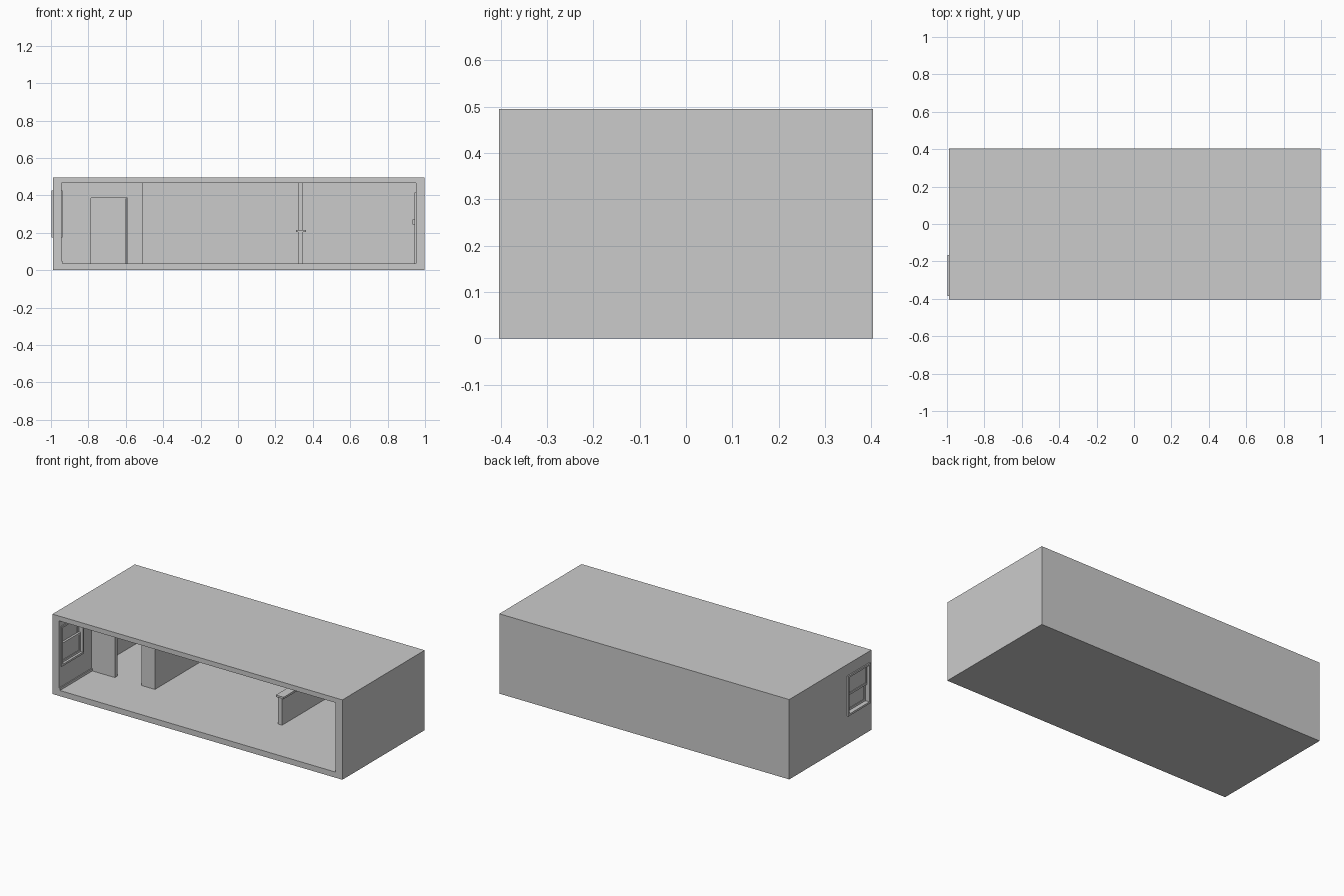
import bpy, bmesh
from mathutils import Vector

if "Cube" in bpy.data.objects:
    bpy.data.objects.remove(bpy.data.objects["Cube"])


def box(name, x0, x1, y0, y1, z0, z1):
    bm = bmesh.new()
    bmesh.ops.create_cube(bm, size=1)
    for v in bm.verts:
        v.co = Vector(((x0 + x1) / 2 + v.co.x * (x1 - x0),
                       (y0 + y1) / 2 + v.co.y * (y1 - y0),
                       (z0 + z1) / 2 + v.co.z * (z1 - z0)))
    return finish(name, bm)


def extrude(name, points, direction):
    bm = bmesh.new()
    face = bm.faces.new([bm.verts.new(p) for p in points])
    new = bmesh.ops.extrude_face_region(bm, geom=[face])["geom"]
    bmesh.ops.translate(bm, vec=direction,
                        verts=[g for g in new if isinstance(g, bmesh.types.BMVert)])
    bmesh.ops.recalc_face_normals(bm, faces=bm.faces)
    return finish(name, bm)


def finish(name, bm):
    me = bpy.data.meshes.new(name)
    bm.to_mesh(me)
    bm.free()
    ob = bpy.data.objects.new(name, me)
    bpy.context.collection.objects.link(ob)
    return ob


def cut(target, cutter):
    mod = target.modifiers.new("cut", "BOOLEAN")
    mod.operation, mod.solver, mod.object = "DIFFERENCE", "EXACT", cutter
    cutter.hide_render = True
    cutter.hide_set(True)


def window_ring(name, x0, x1, y0, y1, z0, z1, w):
    # four bars around a rectangular opening in a side wall
    box(name + "_left", x0, x1, y0, y0 + w, z0, z1)
    box(name + "_right", x0, x1, y1 - w, y1, z0, z1)
    box(name + "_sill", x0, x1, y0 + w, y1 - w, z0, z0 + w)
    box(name + "_head", x0, x1, y0 + w, y1 - w, z1 - w, z1)


# Interior limits
XL, XR, YB, ZF, ZC = -0.945, 0.952, 0.36, 0.035, 0.465

# Outer shell: open at the front, window hole in the left wall
shell = box("room_shell", -0.99, 0.998, -0.403, 0.403, 0, 0.495)
cut(shell, box("room_cutter", XL, XR, -0.5, YB, ZF, ZC))
cut(shell, box("window_cutter", -1.1, -0.9, -0.375, -0.175, 0.185, 0.415))

# Left window: trims, two sashes and their panes
window_ring("window_outer_trim", -0.998, -0.988, -0.385, -0.165, 0.175, 0.425, 0.012)
window_ring("window_inner_trim", -0.947, -0.939, -0.385, -0.165, 0.175, 0.425, 0.012)
for name, x, z0, z1 in (("upper", -0.974, 0.29, 0.415), ("lower", -0.962, 0.185, 0.305)):
    window_ring(name + "_sash", x - 0.006, x + 0.006, -0.375, -0.175, z0, z1, 0.013)
    box(name + "_pane", x - 0.002, x + 0.002, -0.365, -0.185, z0 + 0.01, z1 - 0.01)

# Small room at the left: front wall with doorway, plus side partition
Y = -0.085
profile = [(XL, ZF), (-0.785, ZF), (-0.785, 0.385), (-0.592, 0.385),
           (-0.592, ZF), (-0.51, ZF), (-0.51, ZC), (XL, ZC)]
extrude("small_room_front_wall", [(x, Y, z) for x, z in profile], (0, 0.028, 0))
box("small_room_side_wall", -0.538, -0.51, Y + 0.028, YB, ZF, ZC)
box("open_door", -0.601, -0.593, Y, Y + 0.19, ZF, 0.383)

# Right divider: low wall stepping up to full height, with a ledge
profile = [(-0.065, ZF), (YB, ZF), (YB, ZC), (0.12, ZC), (0.12, 0.205), (-0.065, 0.205)]
extrude("divider_wall", [(0.32, y, z) for y, z in profile], (0.028, 0, 0))
box("divider_ledge", 0.31, 0.363, -0.072, 0.12, 0.203, 0.215)

# Skirting on the left wall
box("skirting", XL, XL + 0.006, -0.403, Y, ZF, ZF + 0.015)

# Entrance door on the right inner wall, with knob
box("entrance_door", XR - 0.008, XR, -0.3, -0.11, ZF, 0.415)
box("entrance_door_knob", XR - 0.018, XR - 0.008, -0.29, -0.278, 0.245, 0.27)
